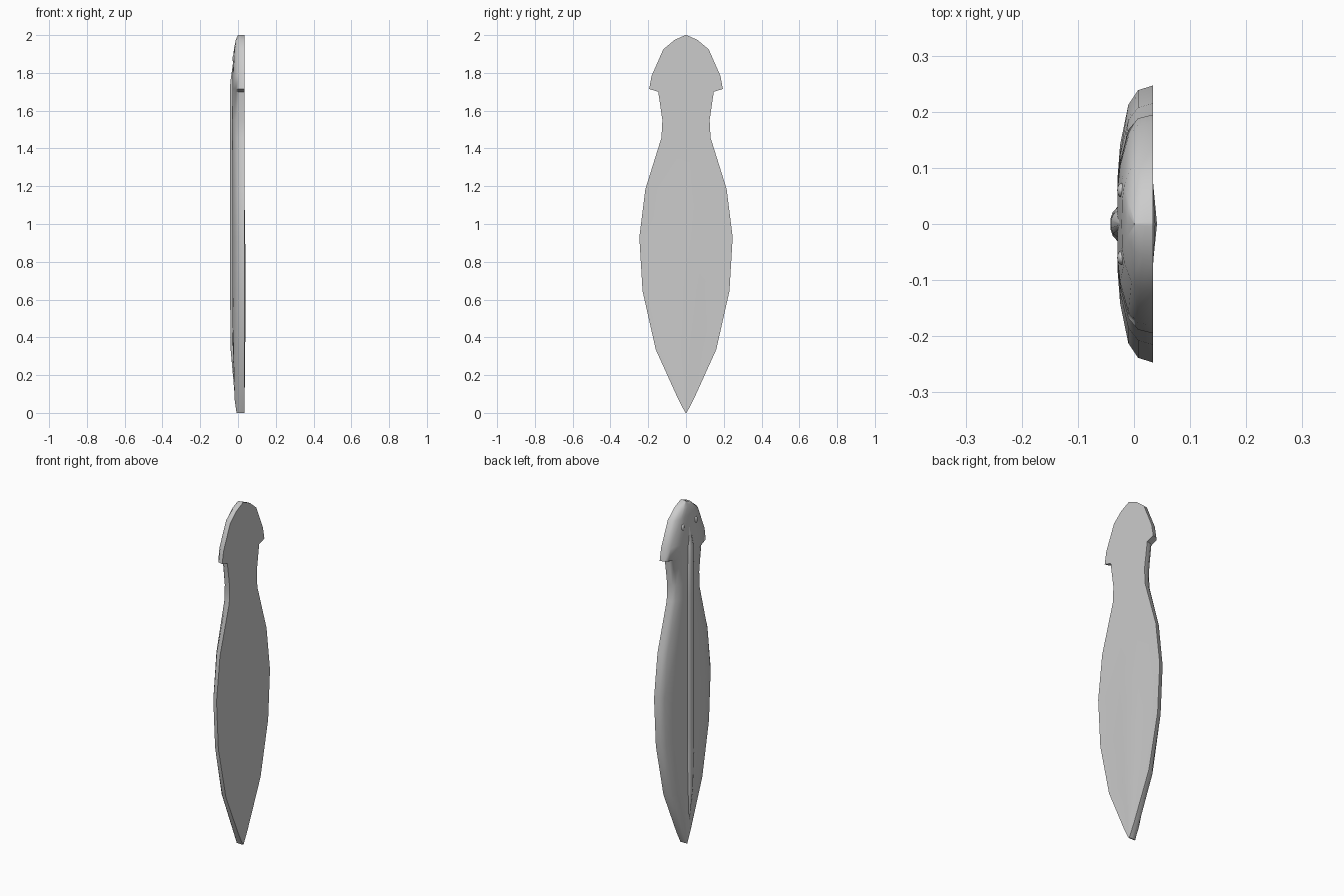
import bpy, bmesh

if "Cube" in bpy.data.objects:
    bpy.data.objects.remove(bpy.data.objects["Cube"])

grey = bpy.data.materials.new("plain_grey")
grey.diffuse_color = (0.6, 0.6, 0.6, 1)
grey.use_nodes = True
grey.node_tree.nodes["Principled BSDF"].inputs["Base Color"].default_value = grey.diffuse_color


def finish(obj, angle):
    obj.data.materials.append(grey)
    bpy.ops.object.select_all(action='DESELECT')
    obj.select_set(True)
    bpy.context.view_layer.objects.active = obj
    bpy.ops.object.shade_smooth_by_angle(angle=angle)


def loft(name, rings, angle):
    """Skin a stack of closed rings and cap both ends."""
    bm = bmesh.new()
    rows = [[bm.verts.new(p) for p in ring] for ring in rings]
    n = len(rows[0])
    for a, b in zip(rows, rows[1:]):
        for i in range(n):
            j = (i + 1) % n
            bm.faces.new((a[i], a[j], b[j], b[i]))
    bm.faces.new(rows[0])
    bm.faces.new(rows[-1])
    bmesh.ops.recalc_face_normals(bm, faces=bm.faces)
    me = bpy.data.meshes.new(name)
    bm.to_mesh(me)
    bm.free()
    obj = bpy.data.objects.new(name, me)
    bpy.context.collection.objects.link(obj)
    finish(obj, angle)
    return obj


BASE = 0.034  # x of the flat side

# Body: height, half width, x of the domed side, bulge of the flat side
profile = [
    (0.0, 0.003, -0.008, 0), (0.07, 0.04, -0.018, 0.001),
    (0.335, 0.16, -0.028, 0.004), (0.645, 0.23, -0.03, 0.007),
    (0.93, 0.247, -0.03, 0.004), (1.185, 0.215, -0.03, 0),
    (1.457, 0.13, -0.03, 0), (1.55, 0.125, -0.03, 0),
    (1.70, 0.147, -0.03, 0), (1.715, 0.195, -0.03, 0),
    (1.785, 0.182, -0.03, 0), (1.925, 0.12, -0.022, 0),
    (1.975, 0.06, -0.012, 0), (2.0, 0.003, 0.0, 0),
]
# Half section: fraction of width, fraction of depth
section = [(0.3, 0), (1, 0), (0.965, 0.42), (0.86, 0.69), (0.57, 0.92), (0.35, 0.985)]


def body_ring(z, w, d, bulge):
    half = [(BASE + (d - BASE) * f, w * t, z) for t, f in section]
    mirrored = [(x, -y, z) for x, y, z in reversed(half)]
    return [(BASE + bulge, 0, z)] + half + [(d, 0, z)] + mirrored


loft("body", [body_ring(*p) for p in profile], 0.75)

# Raised ridge down the middle of the domed side: height, half width, crest x
ridge = [(0.12, 0.006, -0.02), (0.335, 0.022, -0.039), (0.645, 0.03, -0.042),
         (1.457, 0.03, -0.042), (1.75, 0.024, -0.041), (1.87, 0.006, -0.024)]
loft("back_ridge",
     [[(-0.015, w, z), (x + 0.012, w, z), (x + 0.004, w * 0.7, z), (x, w * 0.3, z),
       (x, -w * 0.3, z), (x + 0.004, -w * 0.7, z), (x + 0.012, -w, z), (-0.015, -w, z)]
      for z, w, x in ridge], 0.6)

# Small bead eyes
for side, label in ((1, "left"), (-1, "right")):
    bpy.ops.mesh.primitive_uv_sphere_add(segments=16, ring_count=10, radius=1,
                                         location=(-0.022, 0.06 * side, 1.875))
    eye = bpy.context.object
    eye.name = label + "_eye"
    eye.scale = (0.008, 0.013, 0.018)
    finish(eye, 0.8)
